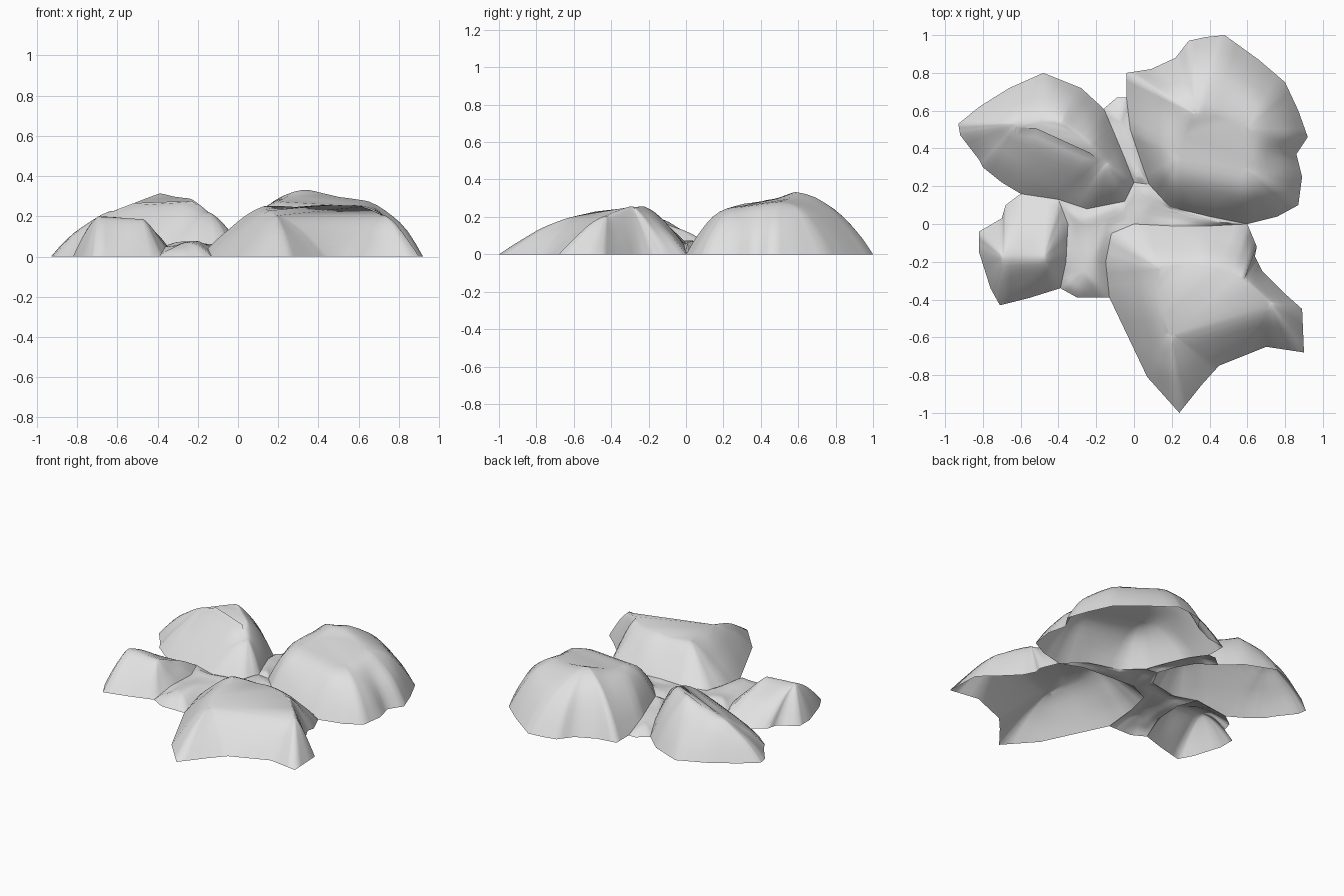
import bpy, bmesh
from mathutils import Vector, noise

cube = bpy.data.objects.get("Cube")
if cube:
    bpy.data.objects.remove(cube, do_unlink=True)

stone = bpy.data.materials.new("pale_grey_stone")
stone.use_nodes = True
GREY = (0.75, 0.75, 0.75, 1)
stone.diffuse_color = GREY
stone.node_tree.nodes["Principled BSDF"].inputs["Base Color"].default_value = GREY
stone.node_tree.nodes["Principled BSDF"].inputs["Roughness"].default_value = 0.9


def nearest_on_ridge(p, ridge):
    """Closest point of the ridge line, measured on the ground plane."""
    best = None
    for a, b in zip(ridge, ridge[1:]):
        d = (b - a).xy
        t = max(0, min(1, (p - a).xy.dot(d) / d.length_squared))
        q = a.lerp(b, t)
        dist = (q - p).xy.length
        if best is None or dist < best[0]:
            best = (dist, q)
    return best[1]


def rock(name, rim, ridge, power, rough=0.014, rings=8, split=3):
    """Open shell lofted from a ground rim up to a narrow cap along a ridge."""
    rim = [Vector(p).to_3d() for p in rim]
    ridge = [Vector(p) for p in ridge]
    loop = [a.lerp(b, i / split) for a, b in zip(rim, rim[1:] + rim[:1]) for i in range(split)]
    tops = [nearest_on_ridge(p, ridge) for p in loop]
    bm = bmesh.new()
    rows = []
    for r in range(rings + 1):
        t = 0.95 * r / rings
        rise = 1 - (1 - t) ** power
        row = []
        for p, q in zip(loop, tops):
            v = p.lerp(q, t)
            v.z = p.z + (q.z - p.z) * rise
            v.z += rough * noise.noise(v * 6) * min(1, 2 * t)
            row.append(bm.verts.new(v))
        rows.append(row)
    n = len(loop)
    for low, high in zip(rows, rows[1:]):
        for i in range(n):
            j = (i + 1) % n
            bm.faces.new((low[i], low[j], high[j], high[i]))
    cap = bm.faces.new(rows[-1])
    bmesh.ops.triangulate(bm, faces=[cap])
    for f in bm.faces:
        f.normal_update()
        if f.normal.z < 0:
            f.normal_flip()
    mesh = bpy.data.meshes.new(name)
    bm.to_mesh(mesh)
    bm.free()
    mesh.materials.append(stone)
    mesh.shade_smooth()
    obj = bpy.data.objects.new(name, mesh)
    bpy.context.collection.objects.link(obj)


# Valley lines shared by the boulders and the rubble between them
hub = (0.08, 0.21, 0.06)
notch = [(-0.04, 0.67), (-0.02, 0.5, 0.05), (0.03, 0.35, 0.06), hub]
large_front = [(0.19, 0.09, 0.07), (0.4, 0.04, 0.06), (0.6, 0)]
back_side = [(-0.16, 0.61), (-0.1, 0.47, 0.05), (-0.05, 0.35, 0.06), (0, 0.22, 0.06)]
right_valley = [(-0.05, 0.12, 0.05), (-0.25, 0.08, 0.05), (-0.4, 0.13, 0.05)]
front_back = [(0.6, 0), (0.4, -0.01, 0.05), (0.2, -0.01, 0.06), (0, 0, 0.06)]
front_side = [(-0.12, -0.05, 0.05), (-0.15, -0.2, 0.04), (-0.13, -0.39)]
small_valley = [(-0.39, -0.34), (-0.36, -0.2, 0.05), (-0.35, 0, 0.05)]

# Large back boulder
rock("large_boulder",
     [(0.76, 0.04), (0.87, 0.1), (0.89, 0.25), (0.86, 0.37), (0.92, 0.46), (0.87, 0.6),
      (0.8, 0.75), (0.66, 0.87), (0.48, 1), (0.38, 0.99), (0.29, 0.97), (0.22, 0.88),
      (0.09, 0.82), (-0.04, 0.8)]
     + notch + large_front,
     [(0.24, 0.36, 0.275), (0.34, 0.57, 0.325), (0.6, 0.5, 0.28), (0.58, 0.3, 0.255)], 2.2)

# Pointed front boulder
rock("front_boulder",
     [(0.07, -0.81), (0.24, -1), (0.36, -0.85), (0.45, -0.75), (0.7, -0.65), (0.9, -0.68),
      (0.89, -0.45), (0.8, -0.37), (0.68, -0.25), (0.64, -0.17), (0.65, -0.12)]
     + front_back + front_side,
     [(0.19, -0.57, 0.21), (0.16, -0.43, 0.24), (0.14, -0.24, 0.25), (0.35, -0.22, 0.25),
      (0.58, -0.3, 0.26), (0.72, -0.42, 0.21)], 1.4)

# Leaning back boulder
rock("back_boulder",
     [(-0.28, 0.72), (-0.48, 0.8), (-0.66, 0.72), (-0.82, 0.62),
      (-0.93, 0.53), (-0.92, 0.47), (-0.82, 0.34), (-0.8, 0.3), (-0.7, 0.22), (-0.6, 0.16)]
     + right_valley[::-1] + back_side[::-1],
     [(-0.62, 0.53, 0.22), (-0.39, 0.52, 0.315), (-0.24, 0.41, 0.29), (-0.15, 0.32, 0.22)], 1.6)

# Small side boulder
rock("small_boulder",
     [(-0.6, 0.16), (-0.68, 0.1), (-0.7, 0.03), (-0.82, -0.04), (-0.82, -0.15),
      (-0.76, -0.34), (-0.71, -0.43), (-0.55, -0.39)]
     + small_valley + right_valley[-1:],
     [(-0.69, -0.18, 0.205), (-0.48, -0.18, 0.185)], 1.4)

# Low rubble filling the gaps between the boulders
rock("front_rubble",
     small_valley[::-1] + [(-0.3, -0.39)] + front_side[::-1] + front_back[-1:]
     + back_side[-1:] + right_valley,
     [(-0.27, -0.25, 0.07), (-0.24, -0.02, 0.06), (-0.06, 0.06, 0.06)], 2, 0.03)
rock("middle_rubble",
     front_back[::-1] + large_front[-2::-1] + [hub] + back_side[-1:],
     [(0.08, 0.1, 0.07), (0.45, 0.01, 0.06)], 1.5, 0.02)
rock("back_rubble",
     back_side + notch[::-1] + [(-0.09, 0.67)],
     [(-0.07, 0.54, 0.05), (0.02, 0.28, 0.07)], 1.5, 0.02)
